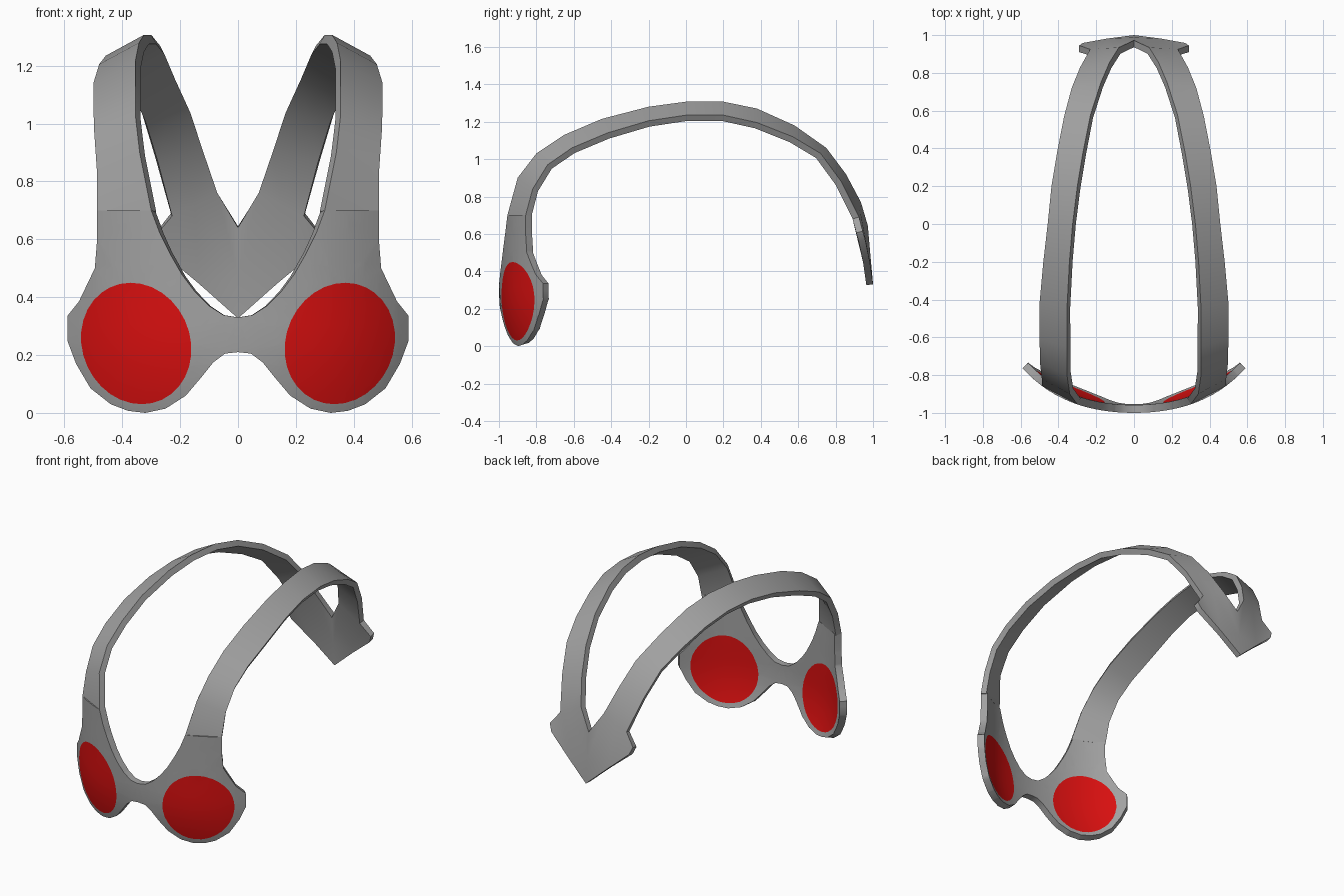
import bpy, bmesh, math
from mathutils import Vector

if "Cube" in bpy.data.objects:
    bpy.data.objects.remove(bpy.data.objects["Cube"])


def material(name, rgb):
    m = bpy.data.materials.new(name)
    m.diffuse_color = (*rgb, 1)
    m.use_nodes = True
    m.node_tree.nodes["Principled BSDF"].inputs["Base Color"].default_value = m.diffuse_color
    return m


GREY = material("grey", (0.36, 0.36, 0.36))
RED = material("red", (0.70, 0.005, 0.005))


def front_y(x, z):
    """Curved chest surface: bends back toward the sides and the bottom."""
    return -1 + 0.44 * x**2 + 0.68 * x**4 + 0.05 * (max(0, 0.3 - z) / 0.3) ** 2


def finish(bm, name, thickness, mats):
    """Turn a right-half sheet into a mirrored, thickened object."""
    bm.normal_update()
    for f in bm.faces:
        if f.normal.dot(f.calc_center_median() - Vector((0, 0, 0.4))) < 0:
            f.normal_flip()
    me = bpy.data.meshes.new(name)
    bm.to_mesh(me)
    bm.free()
    for m in mats:
        me.materials.append(m)
    ob = bpy.data.objects.new(name, me)
    bpy.context.collection.objects.link(ob)
    mir = ob.modifiers.new("mirror", 'MIRROR')
    mir.use_clip = True
    mir.merge_threshold = 0.0005
    sol = ob.modifiers.new("thickness", 'SOLIDIFY')
    sol.thickness = thickness
    sol.offset = -1
    bpy.ops.object.select_all(action='DESELECT')
    bpy.context.view_layer.objects.active = ob
    ob.select_set(True)
    for m in ("mirror", "thickness"):
        bpy.ops.object.modifier_apply(modifier=m)
    bpy.ops.object.shade_smooth_by_angle(angle=math.radians(35))
    return ob


# Front plate: half outline (x, z) with a round cup cut into it
outline = [(0, .33), (.05, .338), (.10, .37), (.15, .42), (.195, .48), (.235, .55),
           (.27, .62), (.30, .70), (.487, .70), (.487, .60), (.495, .50), (.55, .385),
           (.59, .335), (.59, .25), (.56, .17), (.51, .085), (.44, .03), (.38, .007),
           (.32, 0), (.25, .015), (.18, .06), (.125, .125), (.085, .175), (.045, .205), (0, .21)]
CX, CZ, RX, RZ = .352, .24, .19, .21
SHEAR = .09
cup = []
for i in range(32):
    a = 2 * math.pi * i / 32
    dz = RZ * math.sin(a)
    cup.append((CX + RX * math.cos(a) + SHEAR * dz, CZ + dz))

bm = bmesh.new()
edges = []
loops = []
for pts in (outline, cup):
    vs = [bm.verts.new((x, 0, z)) for x, z in pts]
    loops.append(vs)
    edges += [bm.edges.new((vs[i - 1], vs[i])) for i in range(len(vs))]
bmesh.ops.triangle_fill(bm, edges=edges, use_beauty=True, normal=(0, -1, 0))
if not any(set(f.verts) <= set(loops[1]) for f in bm.faces):
    bm.faces.new(loops[1])
# Slice into a grid so that the sheet can bend
cuts = [((.06 * i + .013, 0, 0), (1, 0, 0)) for i in range(10)]
cuts += [((0, 0, .07 * i + .023), (0, 0, 1)) for i in range(10)]
for co, no in cuts:
    bmesh.ops.bisect_plane(bm, geom=bm.verts[:] + bm.edges[:] + bm.faces[:],
                           plane_co=co, plane_no=no, dist=1e-4)
for f in bm.faces:
    c = f.calc_center_median()
    dz = c.z - CZ
    inside = ((c.x - CX - SHEAR * dz) / RX) ** 2 + (dz / RZ) ** 2 < 0.997
    f.material_index = 1 if inside else 0
for v in bm.verts:
    v.co.y = front_y(v.co.x, v.co.z)
finish(bm, "front_plate", .042, [GREY, RED])

# Shoulder straps: inner and outer edge points from the chest to the back
rails = [((.30, front_y(.30, .7), .70), (.487, front_y(.487, .7), .70)),
         ((.34, -.90, .90), (.488, -.82, .84)),
         ((.355, -.80, 1.03), (.497, -.74, .97)),
         ((.355, -.65, 1.13), (.50, -.61, 1.06)),
         ((.355, -.45, 1.215), (.50, -.42, 1.14)),
         ((.342, -.20, 1.28), (.48, -.20, 1.205)),
         ((.325, 0, 1.307), (.457, 0, 1.235)),
         ((.30, .20, 1.307), (.437, .20, 1.235)),
         ((.27, .38, 1.27), (.407, .38, 1.195)),
         ((.23, .58, 1.18), (.37, .57, 1.12)),
         ((.175, .75, 1.06), (.33, .72, 1.03)),
         ((.13, .855, .92), (.285, .83, .88)),
         ((.08, .935, .77), (.232, .925, .69))]
bm = bmesh.new()
rows = []
for a, b in rails:
    a, b = Vector(a), Vector(b)
    rows.append([bm.verts.new(a.lerp(b, t)) for t in (0, 0.5, 1)])
for r, s in zip(rows, rows[1:]):
    for k in range(2):
        bm.faces.new((r[k], r[k + 1], s[k + 1], s[k]))

# Back chevron joining both straps, with a stepped wing at each side
notch = bm.verts.new((0, .972, .645))
tip = bm.verts.new((0, 1.0, .33))
middle = bm.verts.new((0, .987, .475))
low = bm.verts.new((.14, .982, .455))
wing_top = bm.verts.new((.29, .945, .615))
wing_low = bm.verts.new((.272, .958, .57))
i, m, o = rows[-1]
bm.faces.new((i, m, middle, notch))
bm.faces.new((m, o, low, middle))
bm.faces.new((middle, low, tip))
bm.faces.new((o, wing_top, wing_low, low))
finish(bm, "shoulder_straps_and_back", .036, [GREY])
